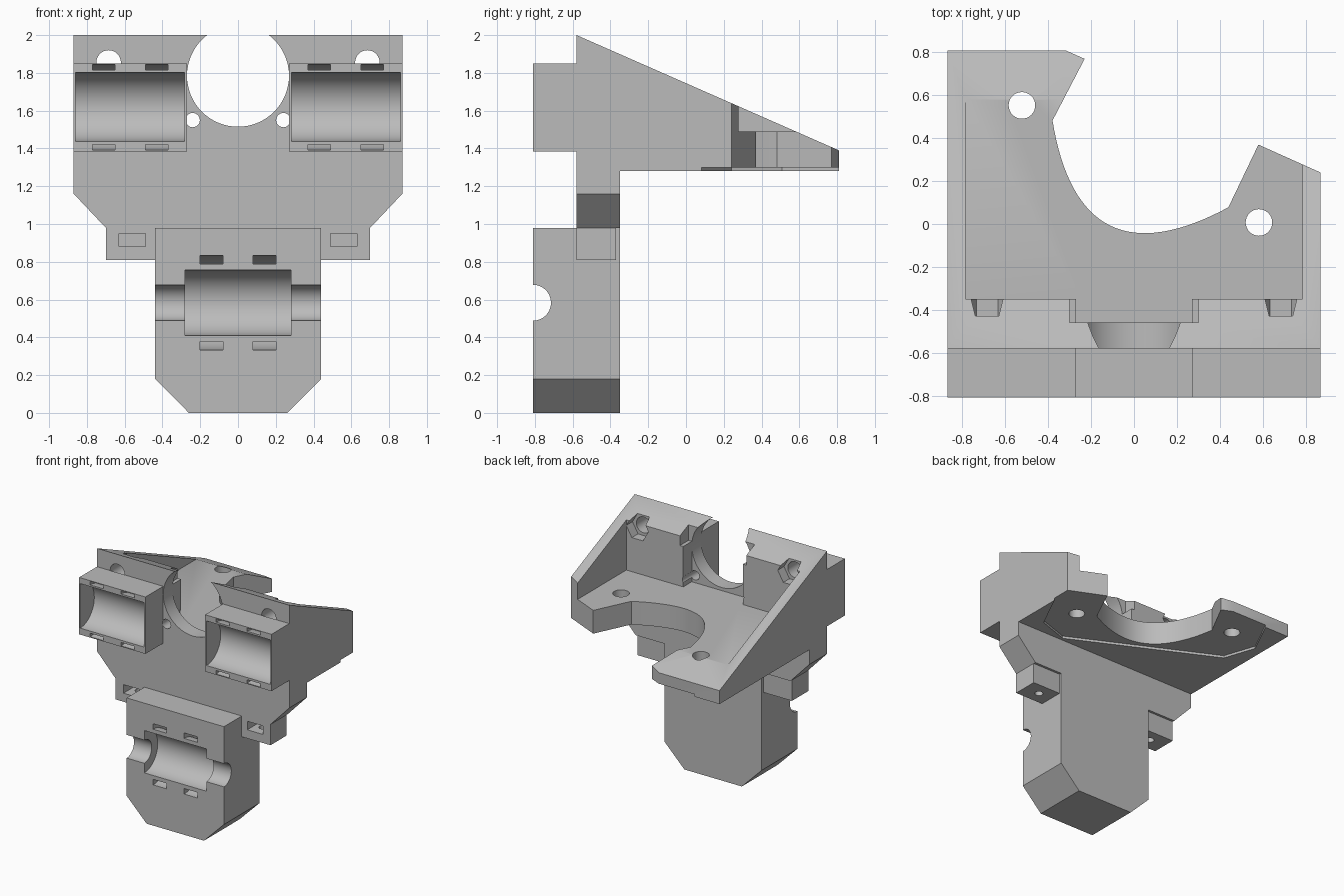
import bpy, bmesh, math
from mathutils import Vector

if "Cube" in bpy.data.objects:
    bpy.data.objects.remove(bpy.data.objects["Cube"], do_unlink=True)

grey = bpy.data.materials.new("plain grey")
grey.use_nodes = True
grey.diffuse_color = (0.5, 0.5, 0.5, 1)
grey.node_tree.nodes["Principled BSDF"].inputs["Base Color"].default_value = (0.5, 0.5, 0.5, 1)

# axis -> how (p, q, depth) maps to x, y, z
MAPS = {"x": lambda p, q, d: (d, p, q),
        "y": lambda p, q, d: (p, d, q),
        "z": lambda p, q, d: (p, q, d)}


def prism(name, pts, axis, a, b):
    """Extrude a closed profile along an axis from a to b."""
    bm = bmesh.new()
    place = MAPS[axis]
    lo = [bm.verts.new(place(p, q, a)) for p, q in pts]
    hi = [bm.verts.new(place(p, q, b)) for p, q in pts]
    bm.faces.new(lo)
    bm.faces.new(hi)
    n = len(pts)
    for i in range(n):
        j = (i + 1) % n
        bm.faces.new((lo[i], lo[j], hi[j], hi[i]))
    bmesh.ops.recalc_face_normals(bm, faces=bm.faces)
    mesh = bpy.data.meshes.new(name)
    bm.to_mesh(mesh)
    bm.free()
    mesh.materials.append(grey)
    ob = bpy.data.objects.new(name, mesh)
    bpy.context.collection.objects.link(ob)
    return ob


def box(name, x0, x1, y0, y1, z0, z1):
    return prism(name, [(x0, y0), (x1, y0), (x1, y1), (x0, y1)], "z", z0, z1)


def arc(cp, cq, r, start=0, end=360, n=64):
    full = end - start == 360
    steps = n if full else n + 1
    angles = [math.radians(start + (end - start) * i / n) for i in range(steps)]
    return [(cp + r * math.cos(t), cq + r * math.sin(t)) for t in angles]


def cut(target, tool):
    """Subtract a tool from a part and discard the tool."""
    tool.hide_render = True
    mod = target.modifiers.new("cut", "BOOLEAN")
    mod.operation = "DIFFERENCE"
    mod.solver = "EXACT"
    mod.object = tool
    bpy.context.view_layer.objects.active = target
    bpy.ops.object.modifier_apply(modifier=mod.name)
    bpy.data.objects.remove(tool, do_unlink=True)


def tie_slot(target, cz, r0, r1, x0, x1):
    """Curved cable-tie channel wrapping behind a bearing seat."""
    pts = arc(FRONT, cz, r1, -100, 100, 40) + arc(FRONT, cz, r0, 100, -100, 40)
    cut(target, prism("slot", pts, "x", x0, x1))


FRONT, WALL, BACK = -0.81, -0.58, -0.35
TOP, FLOOR, UNDER = 2.0, 1.49, 1.28
parts = []

# Motor frame, turned about the mounting plate
origin = Vector((0.03, 0.28))
u_dir, v_dir = Vector((0.897, -0.443)), Vector((0.443, 0.897))


def turned(u, v):
    return tuple(origin + u_dir * u + v_dir * v)


# Upper bracket: wall, mounting plate and side gussets in one body
N = 32
scoop = []
for i in range(N + 1):
    t = 1 - 2 * i / N
    scoop.append(turned(0.457 * t, -0.32 * (1 - t * t)))
outline = [(-0.87, WALL), (0.87, WALL), (0.87, 0.24), (0.58, 0.37)]
outline += scoop + [(-0.23, 0.77), (-0.32, 0.81), (-0.87, 0.81)]
bracket = prism("upper_bracket", outline, "z", UNDER, TOP)
cut(bracket, box("inside", -0.785, 0.785, BACK, 1, FLOOR, 2.2))
cut(bracket, prism("slope", [(-0.7, 2.053), (1, 1.306), (1, 2.5), (-0.7, 2.5)], "x", -1, 1))
cut(bracket, box("rear_recess", -0.27, 0.27, -0.46, -0.3, FLOOR, 2.2))
cut(bracket, box("rear_recess_top", -0.30, 0.30, -0.46, -0.3, 1.82, 2.2))
cut(bracket, prism("bore", arc(0, 1.785, 0.27), "y", -0.7, -0.4))
for s in (-1, 1):
    cut(bracket, prism("bolt", arc(s * 0.685, 1.855, 0.065, n=32), "y", -0.7, -0.2))
    cut(bracket, prism("nut", arc(s * 0.685, 1.855, 0.1, n=6), "y", -0.43, -0.2))
    cut(bracket, prism("pin", arc(s * 0.24, 1.55, 0.038, n=24), "y", -0.7, -0.2))
for u in (-0.616, 0.616):
    cx, cy = turned(u, 0)
    cut(bracket, prism("screw", arc(cx, cy, 0.062, n=32), "z", 1.1, 2.2))
seat = [(-0.84, -0.16), (-0.64, -0.36), (0.64, -0.36), (0.84, -0.16), (0.84, 1.2), (-0.84, 1.2)]
cut(bracket, prism("motor_seat", [turned(u, v) for u, v in seat], "z", 1.2, 1.30))
parts.append(bracket)

# Lower part of the wall, tapering to the clamp
half = [(0.87, UNDER), (0.87, 1.16), (0.70, 0.98)]
parts.append(prism("lower_wall", half + [(-x, z) for x, z in reversed(half)], "y", WALL, BACK))

# Lower rod clamp with bearing seat and rod grooves
half = [(0.44, 0.98), (0.44, 0.18), (0.26, 0.0)]
clamp = prism("lower_clamp", half + [(-x, z) for x, z in reversed(half)], "y", FRONT, BACK)
cut(clamp, prism("rod", arc(FRONT, 0.583, 0.095), "x", -0.6, 0.6))
cut(clamp, prism("bearing", arc(FRONT, 0.583, 0.173), "x", -0.28, 0.28))
for x in (-0.2, 0.08):
    tie_slot(clamp, 0.583, 0.205, 0.25, x, x + 0.12)
parts.append(clamp)

for side, s in (("left", 1), ("right", -1)):
    # Upper bearing holders
    xs = sorted((s * 0.27, s * 0.87))
    holder = box(side + "_bearing_holder", *xs, FRONT, WALL, 1.385, 1.85)
    xs = sorted((s * 0.283, s * 0.86))
    cut(holder, prism("bearing", arc(FRONT, 1.62, 0.182), "x", *xs))
    for x in (0.43, 0.71):
        tie_slot(holder, 1.618, 0.198, 0.226, s * x - 0.06, s * x + 0.06)
    parts.append(holder)

    # Belt tabs with nut pocket and screw hole
    xs = sorted((s * 0.44, s * 0.70))
    tab = box(side + "_belt_tab", *xs, WALL, -0.37, 0.81, 0.98)
    xs = sorted((s * 0.49, s * 0.63))
    cut(tab, box("pocket", *xs, -0.7, -0.41, 0.88, 0.95))
    cut(tab, prism("screw", arc(s * 0.56, -0.475, 0.032, n=24), "z", 0.7, 0.91))
    parts.append(tab)

# Smooth the round cuts, keep the edges crisp
bpy.ops.object.select_all(action="DESELECT")
for ob in parts:
    ob.select_set(True)
bpy.context.view_layer.objects.active = parts[0]
bpy.ops.object.shade_smooth_by_angle(angle=math.radians(30))
